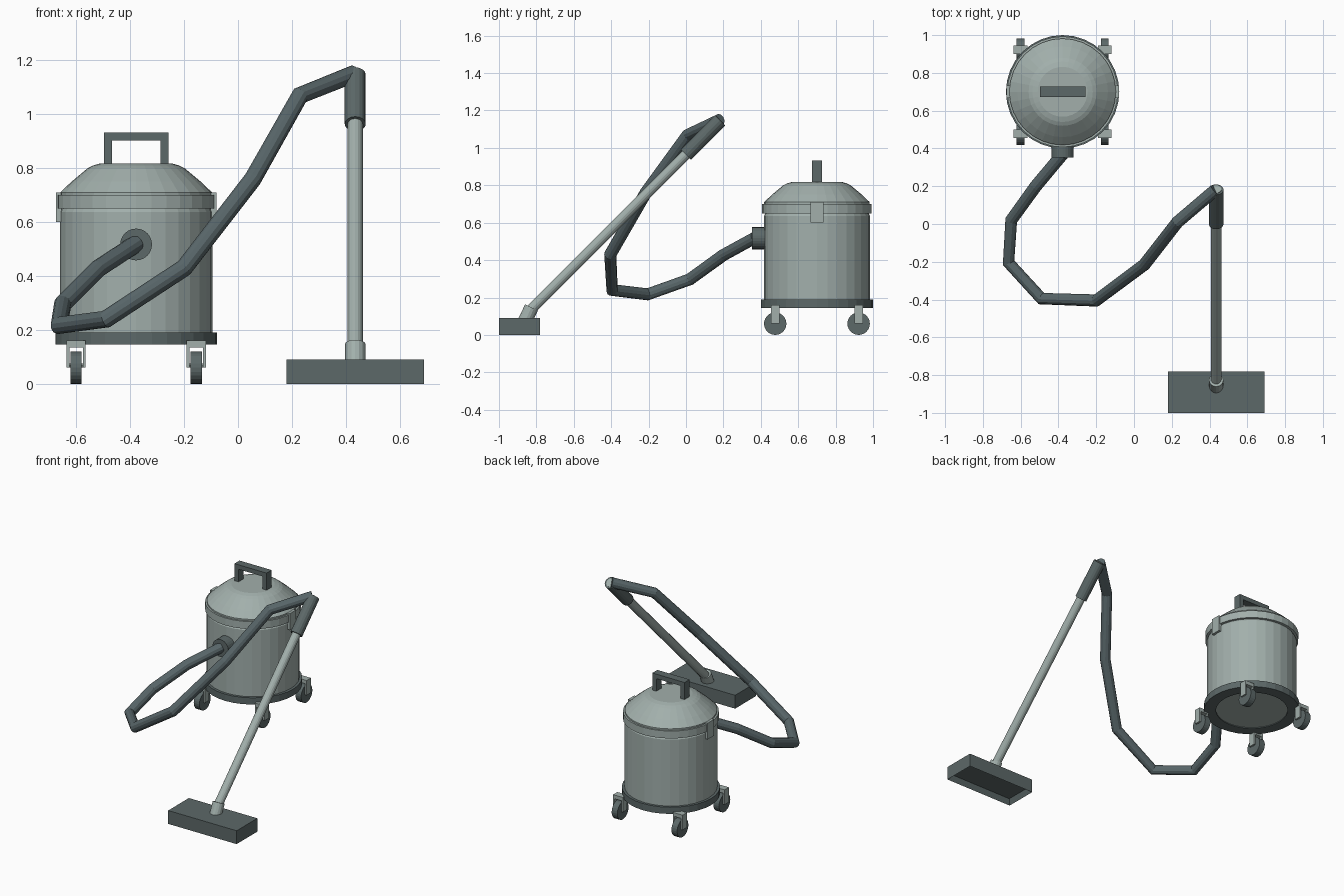
import bpy
import bmesh
from mathutils import Vector, Matrix

if "Cube" in bpy.data.objects:
    bpy.data.objects.remove(bpy.data.objects["Cube"], do_unlink=True)


def material(name, rgb):
    m = bpy.data.materials.new(name)
    m.use_nodes = True
    m.diffuse_color = (*rgb, 1)
    m.node_tree.nodes["Principled BSDF"].inputs["Base Color"].default_value = (*rgb, 1)
    return m


LIGHT = material("pale grey green", (0.36, 0.43, 0.41))
DARK = material("dark slate", (0.108, 0.14, 0.14))
HOSE = material("hose slate", (0.098, 0.133, 0.142))
CX, CY = -0.378, 0.70


def finish(name, bm, mat):
    bmesh.ops.recalc_face_normals(bm, faces=bm.faces)
    mesh = bpy.data.meshes.new(name)
    bm.to_mesh(mesh)
    bm.free()
    mesh.materials.append(mat)
    ob = bpy.data.objects.new(name, mesh)
    bpy.context.collection.objects.link(ob)
    return ob


def add_box(bm, lo, hi):
    lo, hi = Vector(lo), Vector(hi)
    m = Matrix.Translation((lo + hi) / 2) @ Matrix.Diagonal((*(hi - lo), 1))
    return bmesh.ops.create_cube(bm, size=1, matrix=m)["verts"]


def boxes(name, parts, mat):
    bm = bmesh.new()
    for lo, hi in parts:
        add_box(bm, lo, hi)
    return finish(name, bm, mat)


def rod(name, a, b, r, mat, sides=16):
    a, b = Vector(a), Vector(b)
    d = b - a
    m = Matrix.Translation((a + b) / 2) @ d.to_track_quat("Z", "Y").to_matrix().to_4x4()
    bm = bmesh.new()
    bmesh.ops.create_cone(bm, cap_ends=True, segments=sides, radius1=r, radius2=r,
                          depth=d.length, matrix=m)
    return finish(name, bm, mat)


def lathe(name, profile, mat, closed=False, steps=32):
    """Turn a (radius, height) profile around the canister axis."""
    bm = bmesh.new()
    vs = [bm.verts.new((CX + r, CY, z)) for r, z in profile]
    pairs = list(zip(vs, vs[1:])) + ([(vs[-1], vs[0])] if closed else [])
    edges = [bm.edges.new(p) for p in pairs]
    bmesh.ops.spin(bm, geom=vs + edges, cent=(CX, CY, 0), axis=(0, 0, 1),
                   angle=6.2831853, steps=steps, use_duplicate=False)
    bmesh.ops.remove_doubles(bm, verts=bm.verts, dist=0.0005)
    return finish(name, bm, mat)


# Canister
lathe("canister_body", [(0, .15), (.24, .15), (.24, .18), (.283, .18), (.283, .637),
                        (.275, .652), (0, .652)], LIGHT)
lathe("base_ring", [(.225, .145), (.30, .145), (.30, .19), (.225, .19)], DARK, closed=True)
lathe("lid", [(0, .65), (.293, .65), (.293, .70), (.282, .70), (.282, .71), (.24, .75),
              (.18, .80), (.16, .81), (.132, .818), (0, .818)], LIGHT)

# Carry handle
boxes("carry_handle", [((CX - .12, CY - .027, .81), (CX - .09, CY + .027, .905)),
                       ((CX + .09, CY - .027, .81), (CX + .12, CY + .027, .905)),
                       ((CX - .12, CY - .027, .903), (CX + .12, CY + .027, .933))], DARK)

# Side latches
for side, label in ((-1, "right"), (1, "left")):
    x = CX + side * .287
    boxes(label + "_latch", [((x - .011, CY - .034, .60), (x + .011, CY + .034, .71))], LIGHT)

# Casters
for sx, lx in ((-1, "right"), (1, "left")):
    for sy, ly in ((-1, "front"), (1, "back")):
        x, y = CX + sx * .223, CY + sy * .223
        tag = ly + "_" + lx
        boxes(tag + "_caster_fork",
              [((x - .036, y - .023, .135), (x + .036, y + .023, .16)),
               ((x - .036, y - .023, .06), (x - .025, y + .023, .136)),
               ((x + .025, y - .023, .06), (x + .036, y + .023, .136))], LIGHT)
        rod(tag + "_wheel", (x - .021, y, .06), (x + .021, y, .06), .06, DARK, 24)
        rod(tag + "_axle", (x - .03, y, .068), (x + .03, y, .068), .008, LIGHT, 8)

# Hose socket and hose
rod("hose_socket", (CX, .353, .517), (CX, .43, .517), .059, DARK, 24)
path = [(CX, .37, .52), (-.52, .20, .427), (-.65, .02, .297), (-.664, -.205, .217),
        (-.49, -.395, .24), (-.20, -.405, .43), (.055, -.215, .76), (.23, .01, 1.07),
        (.43, .18, 1.15)]
curve = bpy.data.curves.new("hose", "CURVE")
curve.dimensions = "3D"
curve.bevel_depth = .033
curve.bevel_resolution = 4
curve.use_fill_caps = True
spline = curve.splines.new("POLY")
spline.points.add(len(path) - 1)
for point, co in zip(spline.points, path):
    point.co = (*co, 1)
spline.use_smooth = False
curve.materials.append(HOSE)
hose = bpy.data.objects.new("hose", curve)
bpy.context.collection.objects.link(hose)
bpy.ops.object.select_all(action="DESELECT")
hose.select_set(True)
bpy.context.view_layer.objects.active = hose
bpy.ops.object.convert(target="MESH")

# Wand with grip and neck
WX = .435
rod("wand", (WX, -.845, .12), (WX, .184, 1.149), .028, LIGHT)
rod("wand_grip", (WX, 0, .964), (WX, .182, 1.147), .039, DARK)
rod("wand_neck", (WX, -.872, .05), (WX, -.826, .147), .038, LIGHT)

# Floor head: box with a hollow underside
bm = bmesh.new()
add_box(bm, (.18, -1, 0), (.69, -.78, .09))
bm.normal_update()
bottom = [f for f in bm.faces if f.normal.z < -.9]
bmesh.ops.inset_region(bm, faces=bottom, thickness=.025)
for v in bottom[0].verts:
    v.co.z = .035
finish("floor_head", bm, DARK)
